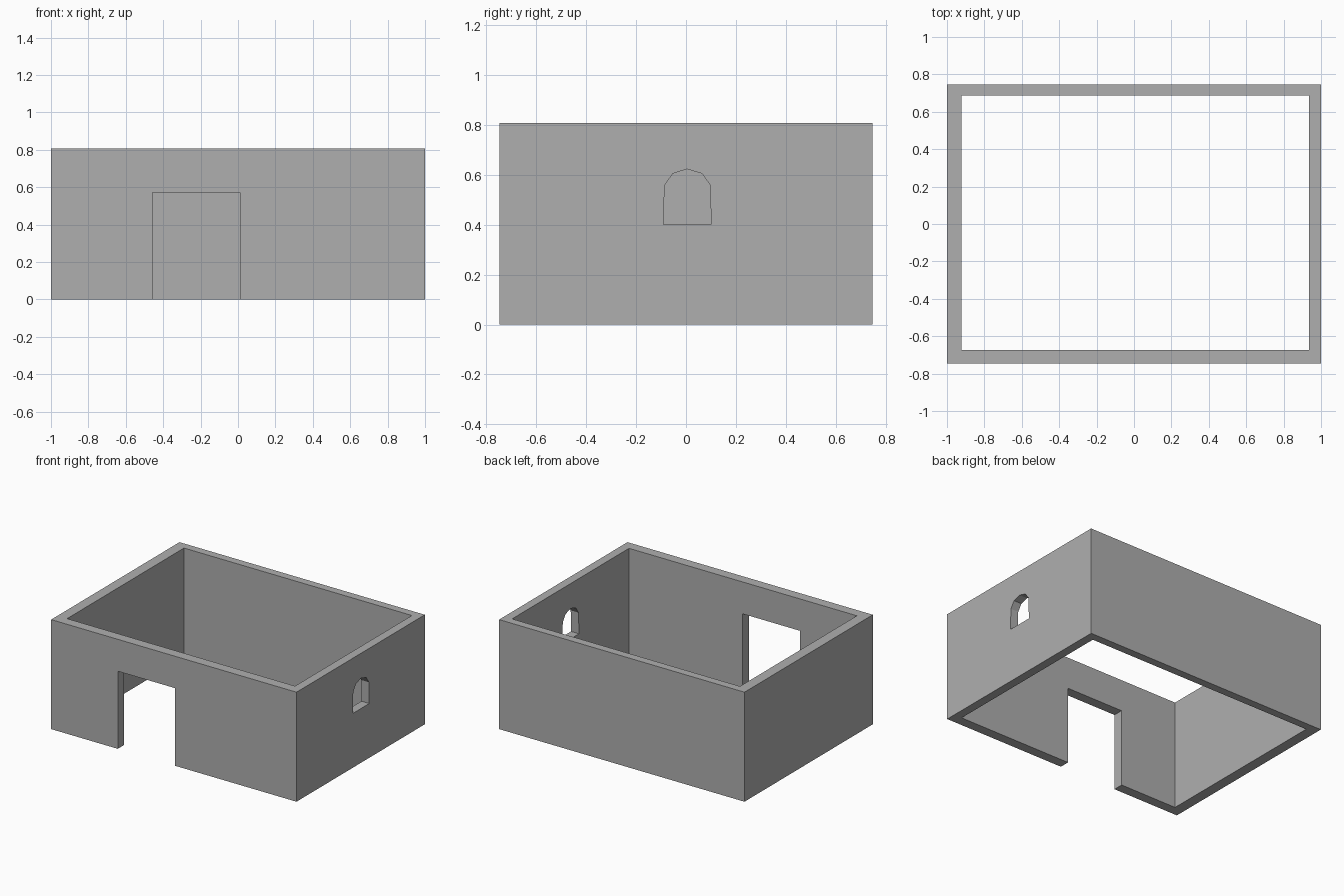
import bpy, bmesh
from mathutils import Vector

if "Cube" in bpy.data.objects:
    bpy.data.objects.remove(bpy.data.objects["Cube"])


def prism(name, profile, offset):
    """Extrude a closed 3D outline along offset."""
    bm = bmesh.new()
    face = bm.faces.new([bm.verts.new(p) for p in profile])
    ext = bmesh.ops.extrude_face_region(bm, geom=[face])
    moved = [g for g in ext["geom"] if isinstance(g, bmesh.types.BMVert)]
    bmesh.ops.translate(bm, verts=moved, vec=Vector(offset))
    bmesh.ops.recalc_face_normals(bm, faces=bm.faces)
    mesh = bpy.data.meshes.new(name)
    bm.to_mesh(mesh)
    bm.free()
    obj = bpy.data.objects.new(name, mesh)
    bpy.context.collection.objects.link(obj)
    return obj


def cut(target, cutter):
    """Subtract cutter, apply the result and discard the cutter."""
    cutter.hide_render = True
    mod = target.modifiers.new("opening", 'BOOLEAN')
    mod.operation = 'DIFFERENCE'
    mod.solver = 'EXACT'
    mod.object = cutter
    bpy.context.view_layer.objects.active = target
    bpy.ops.object.modifier_apply(modifier=mod.name)
    bpy.data.objects.remove(cutter)


def rect(x0, x1, y0, y1, z):
    return [(x0, y0, z), (x1, y0, z), (x1, y1, z), (x0, y1, z)]


# Outer block of the house walls
walls = prism("house_walls", rect(-1, 1, -0.747, 0.747, 0), (0, 0, 0.807))

# Open interior, no floor or roof
cut(walls, prism("room_cutter", rect(-0.922, 0.936, -0.673, 0.688, -0.2), (0, 0, 1.3)))

# Doorway in the front wall
cut(walls, prism("door_cutter", rect(-0.457, 0.01, -0.9, -0.5, -0.2), (0, 0, 0.772)))

# Arched window in the right wall
arch = [(-0.09, 0.40), (0.10, 0.40), (0.098, 0.557), (0.064, 0.605),
        (0.004, 0.623), (-0.053, 0.605), (-0.086, 0.557)]
cut(walls, prism("window_cutter", [(0.8, y, z) for y, z in arch], (0.4, 0, 0)))

# Dark grey wall colour
grey = bpy.data.materials.new("dark_grey")
grey.diffuse_color = (0.43, 0.43, 0.43, 1)
grey.use_nodes = True
grey.node_tree.nodes["Principled BSDF"].inputs["Base Color"].default_value = grey.diffuse_color
walls.data.materials.clear()
walls.data.materials.append(grey)
